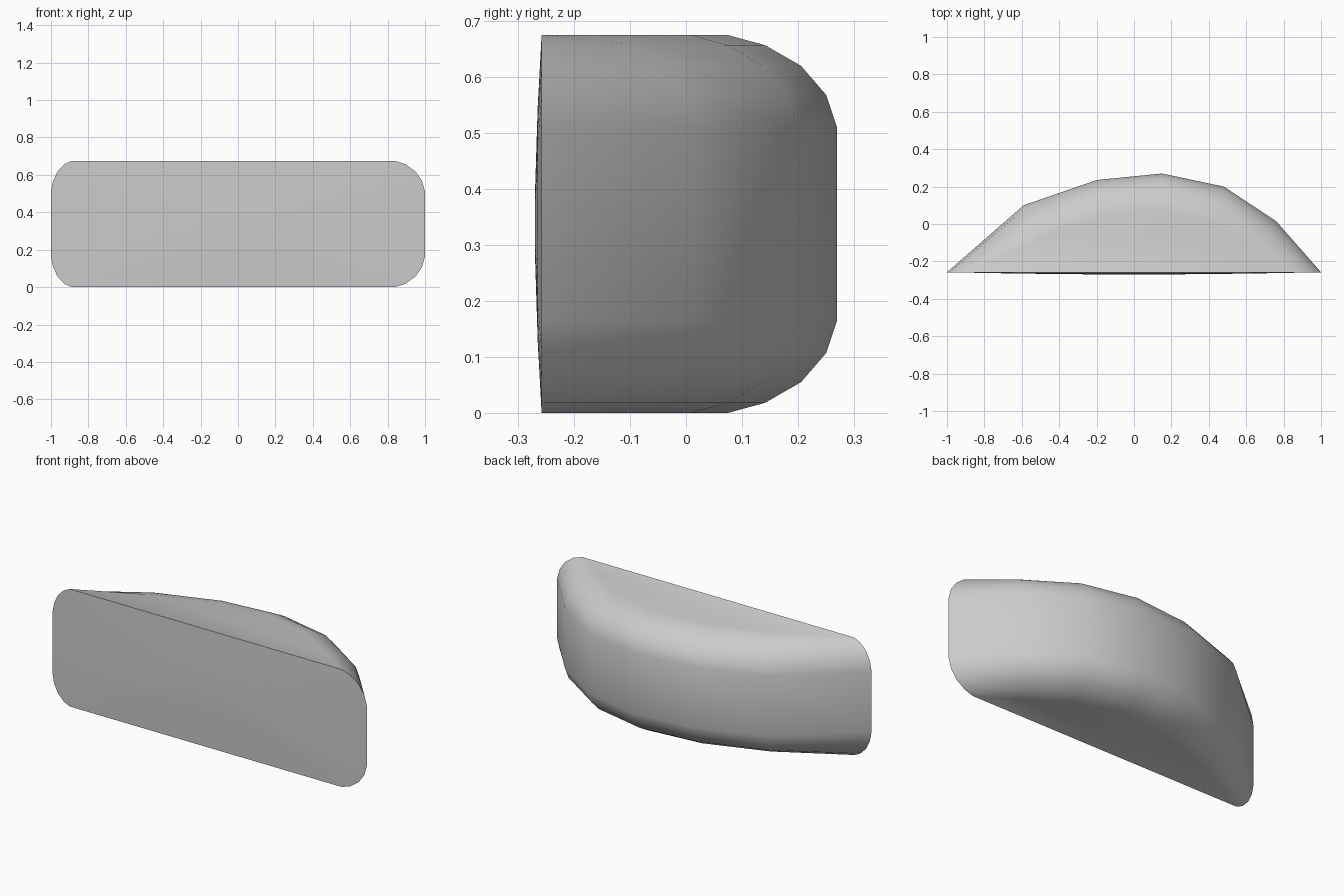
import bpy, bmesh

if "Cube" in bpy.data.objects:
    bpy.data.objects.remove(bpy.data.objects["Cube"])

# Plan outlines: widest (mid height) and narrowest (flat top / bottom)
OUTER = [(-1, -.258), (-.59, .10), (-.2, .235), (.15, .27), (.48, .20), (.76, .015), (1, -.258)]
INNER = [(-.89, -.258), (-.5, -.07), (-.17, .045), (.15, .075), (.42, .01), (.64, -.13), (.84, -.258)]
# Rounded edge: (blend towards inner outline, distance from top or bottom)
EDGE = [(1, 0), (.66, .018), (.33, .055), (.10, .107), (0, .165)]
H = .675

levels = [(f, z) for f, z in EDGE] + [(f, H - z) for f, z in reversed(EDGE)]
bm = bmesh.new()
rows = [[bm.verts.new((a[0] + (b[0] - a[0]) * f, a[1] + (b[1] - a[1]) * f, z))
         for a, b in zip(OUTER, INNER)] for f, z in levels]

# Curved back skin
for lo, hi in zip(rows, rows[1:]):
    for i in range(len(lo) - 1):
        bm.faces.new((lo[i], hi[i], hi[i + 1], lo[i + 1]))

# Flat top and bottom
bm.faces.new(rows[0])
bm.faces.new(rows[-1][::-1])

# Front panel, very slightly domed
loop = [r[0] for r in rows] + [r[-1] for r in reversed(rows)]
for s, y in ((.62, -.265), (.15, -.27)):
    ring = [bm.verts.new((v.co.x * s / prev, y, H / 2 + (v.co.z - H / 2) * s / prev))
            for prev in [1 if s > .5 else .62] for v in loop]
    n = len(loop)
    for i in range(n):
        j = (i + 1) % n
        bm.faces.new((loop[i], loop[j], ring[j], ring[i]))
    loop = ring
bm.faces.new(loop)

bmesh.ops.recalc_face_normals(bm, faces=bm.faces)
mesh = bpy.data.meshes.new("curved_cushion")
bm.to_mesh(mesh)
bm.free()
obj = bpy.data.objects.new("curved_cushion", mesh)
bpy.context.collection.objects.link(obj)
bpy.context.view_layer.objects.active = obj
obj.select_set(True)
bpy.ops.object.shade_smooth_by_angle(angle=0.6)
